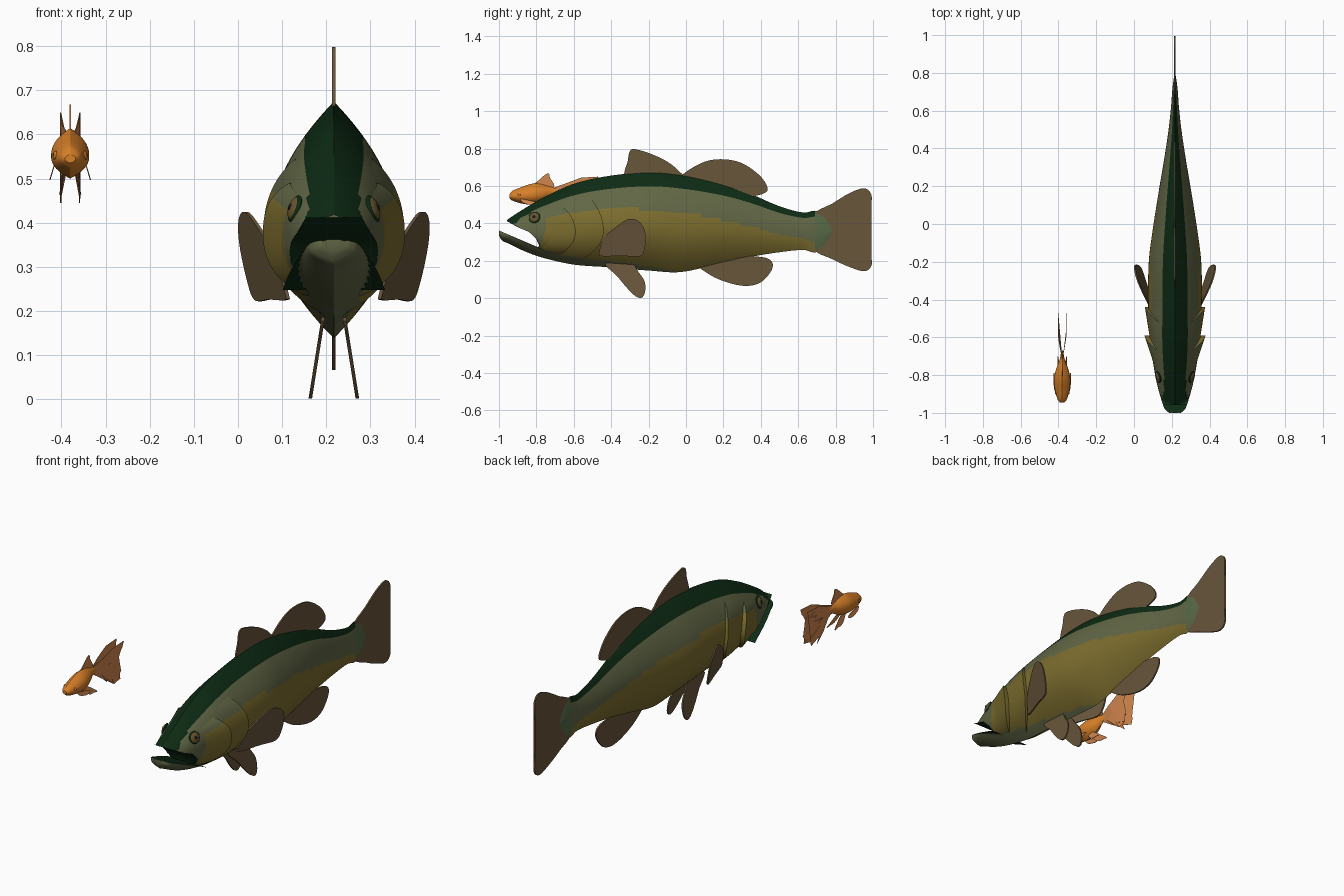
import bpy, bmesh, math
from mathutils import Vector

if "Cube" in bpy.data.objects:
    bpy.data.objects.remove(bpy.data.objects["Cube"])

BX, GX = 0.217, -0.38          # centre planes of the large and the small fish


def mat(name, rgb):
    m = bpy.data.materials.new(name)
    m.diffuse_color = (*rgb, 1)
    m.use_nodes = True
    m.node_tree.nodes["Principled BSDF"].inputs["Base Color"].default_value = m.diffuse_color
    return m


DARK = mat("dark_green_back", (0.004, 0.024, 0.007))
GREY = mat("grey_green_band", (0.120, 0.135, 0.060))
OLIVE = mat("olive_flank", (0.205, 0.155, 0.028))
TAILG = mat("green_tail_base", (0.095, 0.140, 0.062))
FIN = mat("brown_fin", (0.140, 0.092, 0.044))
ORANGE = mat("orange_scales", (0.680, 0.215, 0.022))
PALE = mat("pale_orange_fin", (0.640, 0.240, 0.075))
IRIS = mat("brown_gold_iris", (0.150, 0.090, 0.028))
PUPIL = mat("black_pupil", (0.008, 0.008, 0.006))
SKIN = [DARK, GREY, OLIVE, TAILG]


def finish(bm, name, mats, smooth=True):
    bmesh.ops.recalc_face_normals(bm, faces=bm.faces)
    me = bpy.data.meshes.new(name)
    bm.to_mesh(me)
    bm.free()
    for m in mats:
        me.materials.append(m)
    ob = bpy.data.objects.new(name, me)
    bpy.context.collection.objects.link(ob)
    if smooth:
        bpy.context.view_layer.objects.active = ob
        ob.select_set(True)
        bpy.ops.object.shade_smooth_by_angle(angle=math.radians(40))
        ob.select_set(False)
    return ob


def lin(tab, y):
    """Straight-line lookup in a list of (y, value)."""
    if y <= tab[0][0]:
        return tab[0][1]
    for (a, va), (b, vb) in zip(tab, tab[1:]):
        if y <= b:
            return va + (vb - va) * (y - a) / (b - a)
    return tab[-1][1]


def profile(tab, y):
    """Smooth lookup of (top, bottom, half width) along a fish."""
    n = len(tab)
    y = min(max(y, tab[0][0]), tab[-1][0])
    i = next(k for k in range(n - 1) if y <= tab[k + 1][0])
    a, b, p, q = tab[i], tab[i + 1], tab[max(i - 1, 0)], tab[min(i + 2, n - 1)]
    h = b[0] - a[0]
    s = (y - a[0]) / h
    out = []
    for k in (1, 2, 3):
        m0 = (b[k] - p[k]) / (b[0] - p[0]) * h
        m1 = (q[k] - a[k]) / (q[0] - a[0]) * h
        out.append((2*s**3 - 3*s*s + 1) * a[k] + (s**3 - 2*s*s + s) * m0
                   + (3*s*s - 2*s**3) * b[k] + (s**3 - s*s) * m1)
    return out


def section(tab, y, t, power):
    """Half width and height on the flank; t runs from -1 (belly) to 1 (back)."""
    top, bot, w = profile(tab, y)
    c = bot + 0.46 * (top - bot)
    z = c + t * ((top - c) if t > 0 else (c - bot))
    return max(w, 0.002) * (1 - abs(t) ** power(y)), z


def loft(name, tab, y0, y1, cx, power, colour, mats, rows=150, ring=80, clamp=None):
    bm = bmesh.new()
    rings = []
    for r in range(rows + 1):
        y = y0 + (y1 - y0) * r / rows
        row = []
        for k in range(ring):
            a = 2 * math.pi * (k + 0.5) / ring
            t = math.sin(a)
            x, z = section(tab, y, t, power)
            zc = clamp(y, z) if clamp else z
            row.append((bm.verts.new((cx + math.copysign(x, math.cos(a)), y, zc)), y, t, zc != z))
        rings.append(row)
    for A, B in zip(rings, rings[1:]):
        for k in range(ring):
            j = (k + 1) % ring
            f = bm.faces.new((A[k][0], A[j][0], B[j][0], B[k][0]))
            f.material_index = colour((A[k][1] + B[k][1]) / 2, (A[k][2] + A[j][2]) / 2,
                                      A[k][3] and A[j][3])
    for row in (rings[0], rings[-1]):
        bm.faces.new([v[0] for v in row]).material_index = colour(row[0][1], 0, False)
    return finish(bm, name, mats)


# ---- large fish: body outline as (y, top, bottom, half width)
BASS = [(-1.0, .365, .335, .03), (-.985, .39, .31, .05), (-.955, .42, .295, .064),
        (-.86, .482, .25, .092), (-.76, .54, .215, .112), (-.6, .612, .18, .135),
        (-.42, .653, .166, .142), (-.2, .674, .148, .139), (-.03, .662, .14, .118),
        (.18, .615, .185, .085), (.34, .56, .22, .058), (.5, .492, .246, .034),
        (.63, .458, .258, .02), (.69, .468, .245, .016), (.74, .45, .27, .011),
        (.785, .37, .345, .004)]
LIP = [(-.957, .412), (-.9, .38), (-.84, .355), (-.8, .315), (-.78, .27), (-.775, .1)]
JAW = [(-1.0, .362), (-.78, .268), (-.72, .24)]
BAND = [(-.7, .36), (-.4, .32), (0, .29), (.39, 0), (.6, -.3), (.68, -.5)]
BELLY = [(-.75, -.72), (-.6, -.8), (-.1, -.93), (.05, -1.1)]


def bass_power(y):
    return lin([(-1, 2.8), (-.75, 2.5), (-.45, 2.0)], y)


def bass_colour(y, t, inside):
    if inside:
        return 0
    if y > .69:
        return 3
    if t > lin([(-.95, .3), (-.88, .68), (-.8, .72)], y):
        return 0
    if y < -.75 - .05 * max(-t, 0) or t > lin(BAND, y) or t < lin(BELLY, y):
        return 1
    return 2


loft("bass_body", BASS, -.957, .785, BX, bass_power, bass_colour, SKIN, rows=200,
     clamp=lambda y, z: max(z, lin(LIP, y)))
loft("bass_lower_jaw", BASS, -1.0, -.735, BX, bass_power,
     lambda y, t, inside: 0 if inside else 1, SKIN, rows=50,
     clamp=lambda y, z: min(z, lin(JAW, y)))


# ---- gill covers: patches lying on the flank and lifted at the rear edge
def gill_cover(name, y_rear, sweep, low_extra, length, t_low, t_high, lift, side):
    bm = bmesh.new()
    nu, nv = 20, 40
    grid = []
    for j in range(nv + 1):
        v = -1 + 2 * j / nv
        t = t_low + (t_high - t_low) * j / nv
        rear = y_rear - (sweep + (low_extra if v < 0 else 0)) * v * v
        row = []
        for i in range(nu + 2):
            u = min(i / nu, 1)
            y = rear - length * (1 - u)
            x, z = section(BASS, y, t, bass_power)
            off = -.004 if i > nu else (lift + .002) * u ** 1.3 * (1 - .8 * v ** 4) - .002
            row.append((bm.verts.new((BX + side * (x + off), y, z)), y, t))
        grid.append(row)
    for A, B in zip(grid, grid[1:]):
        for i in range(nu + 1):
            f = bm.faces.new((A[i][0], A[i + 1][0], B[i + 1][0], B[i][0]))
            f.material_index = bass_colour(A[i][1], (A[i][2] + B[i][2]) / 2, False)
    return finish(bm, name, SKIN)


# ---- fins: closed outlines in (y, z), given a sideways position and a thickness
def fin(name, pts, xf, material, thick=.004, smooth=True):
    out = []
    n = len(pts)
    for i in range(n):
        p, a, b, q = (Vector(pts[(i + d) % n]) for d in (-1, 0, 1, 2))
        for k in range(6 if smooth else 1):
            s = k / 6
            out.append(.5 * (2*a + (b - p)*s + (2*p - 5*a + 4*b - q)*s*s
                             + (3*a - p - 3*b + q)*s**3))
    bm = bmesh.new()
    sides = [[bm.verts.new((xf(y, z) + d, y, z)) for y, z in out] for d in (-thick, thick)]
    for k in range(len(out)):
        j = (k + 1) % len(out)
        bm.faces.new((sides[0][k], sides[0][j], sides[1][j], sides[1][k]))
    caps = [bm.faces.new(s) for s in sides]
    bmesh.ops.triangulate(bm, faces=caps)
    return finish(bm, name, [material])


mid = lambda y, z: BX
fin("bass_front_dorsal_fin", [(-.31, .63), (-.31, .74), (-.295, .793), (-.25, .792), (-.17, .765),
    (-.1, .73), (-.05, .69), (-.03, .64)], mid, FIN)
fin("bass_rear_dorsal_fin", [(-.03, .63), (.0, .675), (.1, .73), (.2, .743), (.3, .722), (.39, .66),
    (.433, .6), (.425, .565), (.35, .545), (.25, .55), (.1, .6)], mid, FIN)
fin("bass_anal_fin", [(.05, .2), (.12, .13), (.22, .085), (.32, .066), (.4, .085), (.455, .145),
    (.462, .19), (.43, .215), (.36, .225), (.2, .24)], mid, FIN)
fin("bass_tail_fin", [(.68, .27), (.68, .44), (.78, .505), (.88, .565), (.955, .587), (.992, .55),
    (.985, .47), (.968, .365), (.982, .27), (.993, .18), (.955, .145), (.88, .165),
    (.78, .21)], mid, FIN)


# ---- eyes: flattened balls stacked along the surface normal
def eye(name, pos, normal, r, layers):
    q = Vector(normal).to_track_quat('Z', 'Y')
    for part, m, size, height in layers:
        bpy.ops.mesh.primitive_uv_sphere_add(segments=28, ring_count=14, radius=1, location=pos)
        ob = bpy.context.object
        ob.name = name + "_" + part
        ob.rotation_mode = 'QUATERNION'
        ob.rotation_quaternion = q
        ob.scale = (r * size, r * size, r * height)
        ob.data.materials.append(m)
        bpy.ops.object.shade_smooth()


for side, tag in ((1, "right"), (-1, "left")):
    gill_cover("bass_gill_cover_" + tag, -.44, .08, .05, .17, -.9, .64, .017, side)
    gill_cover("bass_cheek_plate_" + tag, -.59, .075, .01, .15, -.78, .55, .025, side)
    fin("bass_pectoral_fin_" + tag, [(-.465, .24), (-.45, .225), (-.34, .226), (-.245, .225),
        (-.22, .27), (-.218, .35), (-.245, .405), (-.3, .424), (-.37, .385), (-.44, .32)],
        lambda y, z: BX + side * (.105 + .33 * (y + .46) + .2 * (z - .225)), FIN)
    fin("bass_pelvic_fin_" + tag, [(-.43, .185), (-.37, .12), (-.32, .06), (-.275, .015), (-.24, .002),
        (-.22, .03), (-.22, .085), (-.25, .135), (-.3, .19)],
        lambda y, z: BX + side * (.028 + .16 * (.16 - z)), FIN)
    x, z = section(BASS, -.81, .47, bass_power)
    eye("bass_eye_" + tag, (BX + side * x, -.81, z), (side, -.3, .35), .032,
        [("rim", DARK, 1, .3), ("iris", IRIS, .88, .42), ("pupil", PUPIL, .45, .5)])

# ---- small fish
GOLD = [(-.945, .555, .535, .012), (-.93, .573, .523, .024), (-.88, .594, .507, .038),
        (-.82, .613, .5, .043), (-.77, .61, .513, .033), (-.72, .596, .54, .014),
        (-.67, .588, .555, .005)]
gold_power = lambda y: 2.3
loft("goldfish_body", GOLD, -.945, -.67, GX, gold_power, lambda y, t, i: 0, [ORANGE], 60, 48)
fin("goldfish_dorsal_fin", [(-.82, .6), (-.79, .628), (-.76, .655), (-.735, .668), (-.728, .645),
    (-.715, .625), (-.705, .6), (-.74, .585)], lambda y, z: GX, PALE, .0015)
TAIL = [(-.71, .59), (-.64, .615), (-.56, .645), (-.47, .65), (-.53, .628), (-.485, .615), (-.55, .602),
        (-.51, .58), (-.6, .57), (-.53, .54), (-.58, .535), (-.49, .495), (-.56, .503),
        (-.5, .455), (-.57, .48), (-.55, .445), (-.61, .495), (-.66, .54), (-.71, .555)]
for side, tag in ((1, "right"), (-1, "left")):
    fin("goldfish_tail_" + tag, TAIL,
        lambda y, z: GX + side * lin([(-.71, .001), (-.67, .009), (-.6, .021), (-.47, .022)], y),
        PALE, .0012, smooth=False)
    fin("goldfish_pectoral_fin_" + tag, [(-.885, .53), (-.85, .525), (-.8, .515), (-.79, .503),
        (-.82, .497), (-.87, .51)], lambda y, z: GX + side * (.036 + .3 * (.53 - z)), PALE, .0012)
    fin("goldfish_pelvic_fin_" + tag, [(-.81, .52), (-.77, .515), (-.73, .49), (-.7, .465), (-.73, .468),
        (-.76, .47), (-.79, .49)], lambda y, z: GX + side * (.01 + .25 * (.52 - z)), PALE, .0012)
    x, z = section(GOLD, -.895, .15, gold_power)
    eye("goldfish_eye_" + tag, (GX + side * x, -.895, z), (side, -.3, .15), .01,
        [("ball", ORANGE, 1, .4), ("pupil", PUPIL, .5, .5)])
